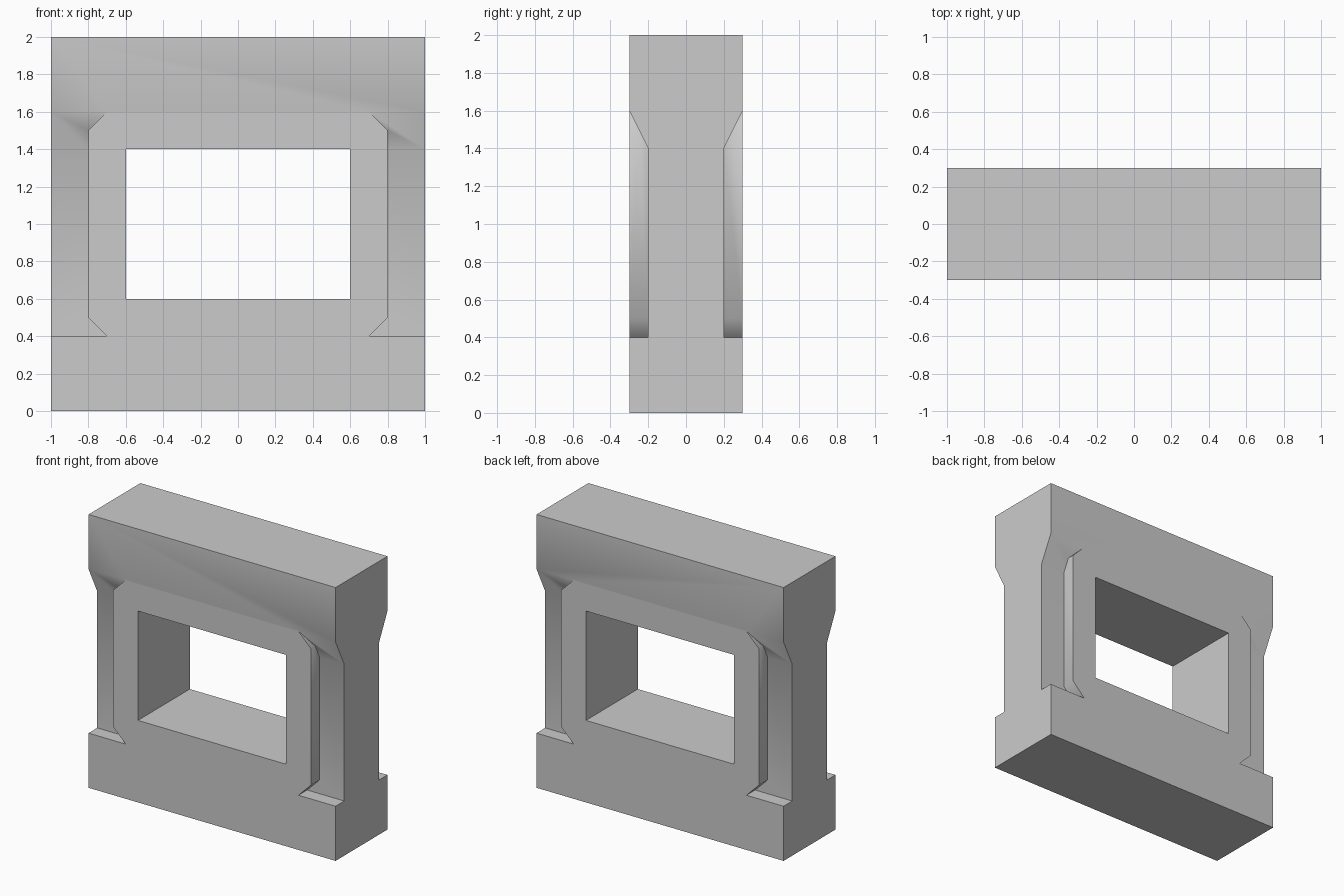
import bpy, bmesh, math
from mathutils import Vector

if "Cube" in bpy.data.objects:
    bpy.data.objects.remove(bpy.data.objects["Cube"])


def prism(name, points, offset):
    """Extrude a closed 3D outline by a vector."""
    bm = bmesh.new()
    face = bm.faces.new([bm.verts.new(p) for p in points])
    new = bmesh.ops.extrude_face_region(bm, geom=[face])["geom"]
    moved = [v for v in new if isinstance(v, bmesh.types.BMVert)]
    bmesh.ops.translate(bm, verts=moved, vec=Vector(offset))
    bmesh.ops.recalc_face_normals(bm, faces=bm.faces)
    mesh = bpy.data.meshes.new(name)
    bm.to_mesh(mesh)
    bm.free()
    obj = bpy.data.objects.new(name, mesh)
    bpy.context.collection.objects.link(obj)
    return obj


def combine(target, other, operation):
    """Apply a boolean and remove the helper."""
    mod = target.modifiers.new(operation, 'BOOLEAN')
    mod.operation, mod.solver, mod.object = operation, 'EXACT', other
    bpy.context.view_layer.objects.active = target
    bpy.ops.object.modifier_apply(modifier=mod.name)
    bpy.data.objects.remove(other)


# Wall body: side profile mirrored in y, extruded across the width
half = [(0.3, 0), (0.3, 0.4), (0.2, 0.4), (0.2, 1.4), (0.3, 1.6), (0.3, 2)]
profile = half + [(-y, z) for y, z in reversed(half)]
wall = prism("window_wall", [(-1, y, z) for y, z in profile], (2, 0, 0))

# Raised window surround with chamfered corners, through the full thickness
side = [(0.7, 0.4), (0.8, 0.5), (0.8, 1.5), (0.7, 1.6)]
outline = side + [(-x, z) for x, z in reversed(side)]
surround = prism("surround", [(x, -0.3, z) for x, z in outline], (0, 0.6, 0))
combine(wall, surround, 'UNION')

# Window opening
opening = [(-0.6, -0.5, 0.6), (0.6, -0.5, 0.6), (0.6, -0.5, 1.4), (-0.6, -0.5, 1.4)]
combine(wall, prism("opening_cutter", opening, (0, 1, 0)), 'DIFFERENCE')

# Smooth the shallow bends, keep the surround flat below the lintel
bpy.ops.object.select_all(action='DESELECT')
wall.select_set(True)
bpy.context.view_layer.objects.active = wall
bpy.ops.object.shade_smooth_by_angle(angle=math.radians(60))
verts = wall.data.vertices
for edge in wall.data.edges:
    ends = [verts[i].co for i in edge.vertices]
    if all(abs(c.z - 1.6) < 0.001 and abs(c.x) < 0.701 for c in ends):
        edge.use_edge_sharp = True
